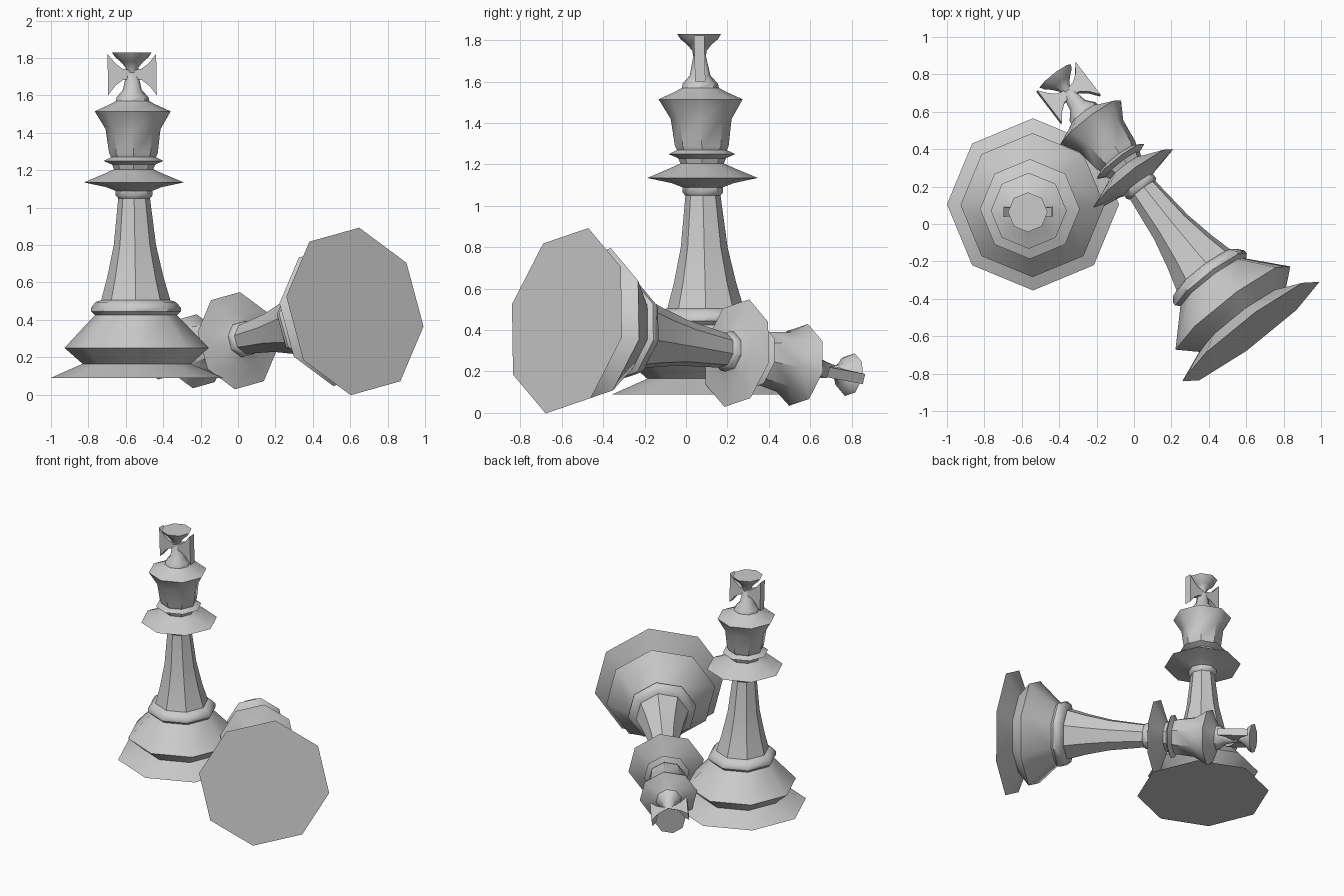
import bpy, bmesh
from math import radians, sin, cos, pi
from mathutils import Vector, Matrix

if "Cube" in bpy.data.objects:
    bpy.data.objects.remove(bpy.data.objects["Cube"])

grey = bpy.data.materials.new("plain grey")
grey.use_nodes = True
colour = (0.6, 0.6, 0.6, 1)
grey.diffuse_color = colour
grey.node_tree.nodes["Principled BSDF"].inputs["Base Color"].default_value = colour

# Profiles as (radius, height above the foot)
FOOT = [(0.46, 0), (0.29, 0.075), (0.385, 0.16), (0.22, 0.335), (0.24, 0.355),
        (0.24, 0.375), (0.215, 0.405), (0.185, 0.415)]
STEM = [(0.185, 0.415), (0.15, 0.54), (0.113, 0.71), (0.085, 0.96), (0.098, 0.975),
        (0.098, 1.0)]
COLLAR = [(0.098, 1.0), (0.15, 1.02), (0.267, 1.045), (0.16, 1.09), (0.105, 1.115),
          (0.115, 1.14), (0.16, 1.16), (0.12, 1.18)]
CROWN = [(0.12, 1.18), (0.13, 1.2), (0.147, 1.33), (0.203, 1.425), (0.115, 1.465),
         (0.09, 1.48), (0.085, 1.5), (0.05, 1.54), (0.025, 1.66)]
FINIAL = [(0.025, 1.6), (0.035, 1.66), (0.06, 1.69), (0.09, 1.715), (0.106, 1.74), (0, 1.74)]
ARM = [(0, 0.02), (0.05, 0.03), (0.09, 0.06), (0.13, 0.11)]
SIDES = 8


def finish(name, bm, matrix, angle):
    """Turn a bmesh into a shaded, placed object."""
    bmesh.ops.recalc_face_normals(bm, faces=bm.faces)
    mesh = bpy.data.meshes.new(name)
    bm.to_mesh(mesh)
    bm.free()
    mesh.transform(matrix)
    mesh.materials.append(grey)
    obj = bpy.data.objects.new(name, mesh)
    bpy.context.collection.objects.link(obj)
    bpy.ops.object.select_all(action='DESELECT')
    obj.select_set(True)
    bpy.context.view_layer.objects.active = obj
    bpy.ops.object.shade_smooth_by_angle(angle=radians(angle))


def lathe(name, profile, matrix, angle=40):
    """Spin a profile into an eight-sided turned part."""
    bm = bmesh.new()
    rings = []
    for r, z in profile:
        if r == 0:
            rings.append([bm.verts.new((0, 0, z))] * SIDES)
        else:
            rings.append([bm.verts.new((r * cos(2 * pi * i / SIDES),
                                        r * sin(2 * pi * i / SIDES), z))
                          for i in range(SIDES)])
    for low, high in zip(rings, rings[1:]):
        for i in range(SIDES):
            j = (i + 1) % SIDES
            quad = [low[i], low[j], high[j], high[i]]
            bm.faces.new(list(dict.fromkeys(quad)))
    if profile is FOOT:
        bm.faces.new(rings[0])
    finish(name, bm, matrix, angle)


def cross_arm(name, side, matrix):
    """Flared flat arm of the cross."""
    bm = bmesh.new()
    thick, middle = 0.025, 1.622
    strips = []
    for x, h in ARM:
        strips.append([bm.verts.new((side * x, y, middle + z)) for y, z in
                       ((-thick, -h), (thick, -h), (thick, h), (-thick, h))])
    for a, b in zip(strips, strips[1:]):
        for i in range(4):
            j = (i + 1) % 4
            bm.faces.new((a[i], a[j], b[j], b[i]))
    bm.faces.new(strips[0])
    bm.faces.new(strips[-1])
    finish(name, bm, matrix, 40)


def chess_piece(prefix, matrix):
    lathe(prefix + "_foot", FOOT, matrix)
    lathe(prefix + "_stem", STEM, matrix)
    lathe(prefix + "_collar", COLLAR, matrix)
    lathe(prefix + "_crown", CROWN, matrix)
    lathe(prefix + "_finial", FINIAL, matrix, 75)
    for label, side in (("left", 1), ("right", -1)):
        cross_arm(prefix + "_cross_arm_" + label, side, matrix)


# Standing piece, leaning very slightly over its flat foot
lean = Matrix.Identity(4)
lean[0][2], lean[1][2] = -0.016, -0.024
chess_piece("standing", Matrix.Translation((-0.54, 0.105, 0.09)) @ lean)

# Fallen piece, lying on its foot rim and collar
foot = Vector((0.625, -0.575, 0.445))
axis = (Vector((-0.42, 0.79, 0.185)) - foot).normalized()
across = Vector((0.37, 0.265, -0.08))
across = (across - axis * across.dot(axis)).normalized()
turn = Matrix((across, axis.cross(across), axis)).transposed().to_4x4()
chess_piece("fallen", Matrix.Translation(foot) @ turn)
